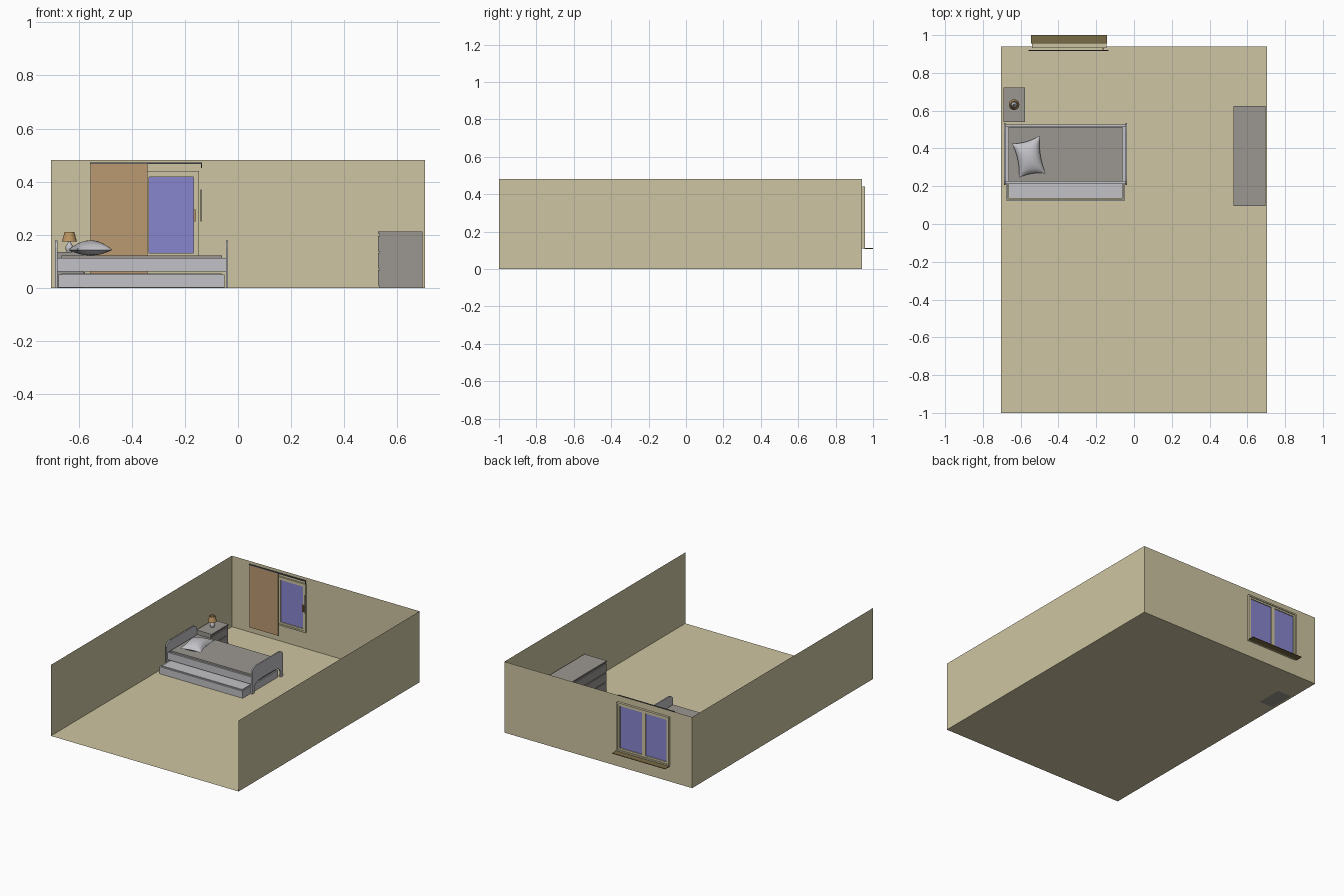
import bpy, bmesh, math
from mathutils import Vector

if "Cube" in bpy.data.objects:
    bpy.data.objects.remove(bpy.data.objects["Cube"])


def material(name, rgb):
    m = bpy.data.materials.new(name)
    m.diffuse_color = (*rgb, 1)
    m.use_nodes = True
    m.node_tree.nodes["Principled BSDF"].inputs["Base Color"].default_value = m.diffuse_color
    return m


TAN = material("tan wall", (0.62, 0.56, 0.36))
LIGHT = material("light grey", (0.54, 0.54, 0.57))
GREY = material("warm grey", (0.33, 0.31, 0.285))
CURTAIN = material("curtain brown", (0.50, 0.32, 0.17))
GLASS = material("window blue", (0.25, 0.24, 0.62))
SHADE = material("lamp amber", (0.50, 0.30, 0.12))
SILL = material("dark brown", (0.19, 0.145, 0.06))
METAL = material("dark metal", (0.12, 0.12, 0.13))


def finish(name, bm, mat, smooth=False):
    me = bpy.data.meshes.new(name)
    bm.to_mesh(me)
    bm.free()
    me.materials.append(mat)
    ob = bpy.data.objects.new(name, me)
    bpy.context.collection.objects.link(ob)
    if smooth:
        bpy.ops.object.select_all(action='DESELECT')
        ob.select_set(True)
        bpy.context.view_layer.objects.active = ob
        bpy.ops.object.shade_smooth_by_angle(angle=math.radians(50))
    return ob


def boxes(name, mat, *extents):
    """One object made of boxes given as (x0, x1, y0, y1, z0, z1)."""
    bm = bmesh.new()
    for x0, x1, y0, y1, z0, z1 in extents:
        vs = bmesh.ops.create_cube(bm, size=1)["verts"]
        for v in vs:
            v.co = Vector(((x0 + x1) / 2 + v.co.x * (x1 - x0),
                           (y0 + y1) / 2 + v.co.y * (y1 - y0),
                           (z0 + z1) / 2 + v.co.z * (z1 - z0)))
    return finish(name, bm, mat)


def quads(name, mat, *faces):
    bm = bmesh.new()
    for f in faces:
        bm.faces.new([bm.verts.new(p) for p in f])
    return finish(name, bm, mat)


def lathe(name, mat, profile, x, y, steps=24):
    bm = bmesh.new()
    vs = [bm.verts.new((r, 0, z)) for r, z in profile]
    es = [bm.edges.new(p) for p in zip(vs, vs[1:])]
    bmesh.ops.spin(bm, geom=vs + es, cent=(0, 0, 0), axis=(0, 0, 1),
                   angle=math.tau, steps=steps)
    bmesh.ops.remove_doubles(bm, verts=bm.verts, dist=1e-5)
    bmesh.ops.recalc_face_normals(bm, faces=bm.faces)
    bmesh.ops.translate(bm, verts=bm.verts, vec=(x, y, 0))
    return finish(name, bm, mat, True)


# room shell: thin sheets, front open, window hole in the back wall
X, Y0, Y1, H = 0.705, -1.0, 0.941, 0.482
WX0, WX1, WZ0, WZ1 = -0.54, -0.146, 0.11, 0.44


def back(x0, x1, z0, z1):
    return [(x0, Y1, z0), (x1, Y1, z0), (x1, Y1, z1), (x0, Y1, z1)]


quads("floor", TAN, [(-X, Y0, 0), (X, Y0, 0), (X, Y1, 0), (-X, Y1, 0)])
quads("side_walls", TAN,
      [(-X, Y0, 0), (-X, Y1, 0), (-X, Y1, H), (-X, Y0, H)],
      [(X, Y1, 0), (X, Y0, 0), (X, Y0, H), (X, Y1, H)])
quads("back_wall", TAN, back(-X, WX0, 0, H), back(WX1, X, 0, H),
      back(WX0, WX1, 0, WZ0), back(WX0, WX1, WZ1, H))

# window: outer frame, two sashes, glass, sill, handle
fw = 0.01


def ring(x0, x1, z0, z1, y0, y1, w):
    return [(x0, x0 + w, y0, y1, z0, z1), (x1 - w, x1, y0, y1, z0, z1),
            (x0 + w, x1 - w, y0, y1, z0, z0 + w), (x0 + w, x1 - w, y0, y1, z1 - w, z1)]


mid = (WX0 + WX1) / 2 - 0.005
boxes("window_frame", TAN, *ring(WX0, WX1, WZ0, WZ1, 0.931, 0.957, fw))
for side, x0, x1 in (("left", WX0 + fw, mid), ("right", mid, WX1 - fw)):
    boxes(side + "_sash", TAN, *ring(x0, x1, WZ0 + fw, WZ1 - fw, 0.935, 0.951, 0.012))
    boxes(side + "_glass", GLASS, (x0 + 0.012, x1 - 0.012, 0.941, 0.945, WZ0 + 0.022, WZ1 - 0.022))
boxes("outer_sill", SILL, (WX0 - 0.004, WX1 + 0.002, 0.955, 1.0, 0.107, 0.111))
boxes("window_handle", SHADE, (-0.167, -0.160, 0.925, 0.935, 0.25, 0.295))

# curtain on its rail, with pull cord
boxes("curtain", CURTAIN, (-0.555, -0.34, 0.917, 0.920, 0.045, 0.468))
boxes("curtain_rail", METAL, (-0.558, -0.135, 0.915, 0.922, 0.467, 0.473),
      (-0.139, -0.135, 0.915, 0.922, 0.452, 0.467))
boxes("curtain_cord", METAL, (-0.141, -0.138, 0.917, 0.920, 0.25, 0.37))


# bed ends: board with rounded shoulders and arched underside
def bed_end(name, x0, x1):
    a, b, n = 0.206, 0.534, 12
    c = (a + b) / 2
    half = (b - a) / 2
    pts = [(a, 0), (a, 0.150)]
    for i in range(1, 7):                     # front shoulder
        t = i / 6 * math.pi / 2
        pts.append((a + 0.045 * (1 - math.cos(t)), 0.150 + 0.029 * math.sin(t)))
    pts += [(2 * c - y, z) for y, z in reversed(pts)]
    inner = half - 0.022
    for i in range(n + 1):                    # arch between the legs
        t = math.pi * i / n
        y = c + inner * math.copysign(abs(math.cos(t)) ** 0.5, math.cos(t))
        pts.append((y, 0.075 * math.sin(t) ** 0.5 if 0 < i < n else 0))
    bm = bmesh.new()
    f = bm.faces.new([bm.verts.new((x0, y, z)) for y, z in pts])
    ex = bmesh.ops.extrude_face_region(bm, geom=[f])["geom"]
    bmesh.ops.translate(bm, verts=[g for g in ex if isinstance(g, bmesh.types.BMVert)],
                        vec=(x1 - x0, 0, 0))
    bmesh.ops.recalc_face_normals(bm, faces=bm.faces)
    return finish(name, bm, LIGHT)


bed_end("headboard", -0.689, -0.680)
bed_end("footboard", -0.046, -0.037)
boxes("bed_rails", LIGHT, (-0.680, -0.046, 0.213, 0.224, 0.062, 0.112),
      (-0.680, -0.046, 0.515, 0.526, 0.062, 0.112))
boxes("bed_slats", LIGHT, (-0.680, -0.046, 0.224, 0.515, 0.062, 0.070))
boxes("mattress", GREY, (-0.664, -0.061, 0.226, 0.513, 0.070, 0.122))

# pull-out trundle below
tx0, tx1, ty0, ty1 = -0.676, -0.050, 0.122, 0.50
boxes("trundle_box", LIGHT, (tx0, tx1, ty0, ty0 + 0.008, 0.002, 0.050),
      (tx0, tx1, ty1 - 0.008, ty1, 0.002, 0.050),
      (tx0, tx0 + 0.008, ty0 + 0.008, ty1 - 0.008, 0.002, 0.050),
      (tx1 - 0.008, tx1, ty0 + 0.008, ty1 - 0.008, 0.002, 0.050))
boxes("trundle_mattress", LIGHT, (tx0 + 0.012, tx1 - 0.012, ty0 + 0.012, ty1 - 0.012, 0.006, 0.054))

# pillow: two puffed grids with pinched sides
corners = [Vector(p) for p in ((-0.608, 0.246), (-0.468, 0.267), (-0.500, 0.468), (-0.645, 0.425))]
bm = bmesh.new()
N = 14
for sign, height in ((1, 0.036), (-1, 0.021)):
    grid = {}
    for i in range(N + 1):
        for j in range(N + 1):
            u, v = 2 * i / N - 1, 2 * j / N - 1
            pu, pv = u * (1 - 0.16 * (1 - v * v)), v * (1 - 0.11 * (1 - u * u))
            s, t = (pu + 1) / 2, (pv + 1) / 2
            p = (corners[0].lerp(corners[1], s)).lerp(corners[3].lerp(corners[2], s), t)
            puff = ((1 - u * u) * (1 - v * v)) ** 0.55
            grid[i, j] = bm.verts.new((p.x, p.y, 0.143 + sign * height * puff))
    for i in range(N):
        for j in range(N):
            bm.faces.new((grid[i, j], grid[i + 1, j], grid[i + 1, j + 1], grid[i, j + 1]))
bmesh.ops.remove_doubles(bm, verts=bm.verts, dist=1e-5)
bmesh.ops.recalc_face_normals(bm, faces=bm.faces)
finish("pillow", bm, LIGHT, True)


# drawer cabinets: body with raised drawer fronts on one side
def cabinet(name, x0, x1, y0, y1, top, rows, facing):
    d = 0.006
    bx0, bx1 = (x0, x1 - d) if facing > 0 else (x0 + d, x1)
    fx = (bx1, x1) if facing > 0 else (x0, bx0)
    boxes(name + "_body", GREY, (bx0, bx1, y0, y1, 0.0, top - 0.008))
    boxes(name + "_top", GREY, (x0, x1, y0, y1, top - 0.008, top))
    step = (top - 0.020) / rows
    boxes(name + "_drawers", GREY,
          *[(*fx, y0 + 0.004, y1 - 0.004, 0.008 + k * step, 0.008 + (k + 1) * step - 0.006)
            for k in range(rows)])


cabinet("nightstand", -0.690, -0.577, 0.540, 0.722, 0.135, 2, 1)
cabinet("dresser", 0.527, 0.695, 0.096, 0.625, 0.213, 3, -1)

# table lamp
lathe("lamp_base", LIGHT, [(0, 0.135), (0.010, 0.135), (0.0155, 0.146), (0.0145, 0.156),
                           (0.007, 0.167), (0.004, 0.175), (0.004, 0.192), (0, 0.192)], -0.635, 0.632)
lathe("lamp_shade", SHADE, [(0.028, 0.175), (0.018, 0.211), (0.0165, 0.211),
                            (0.0265, 0.175), (0.028, 0.175)], -0.635, 0.632)
